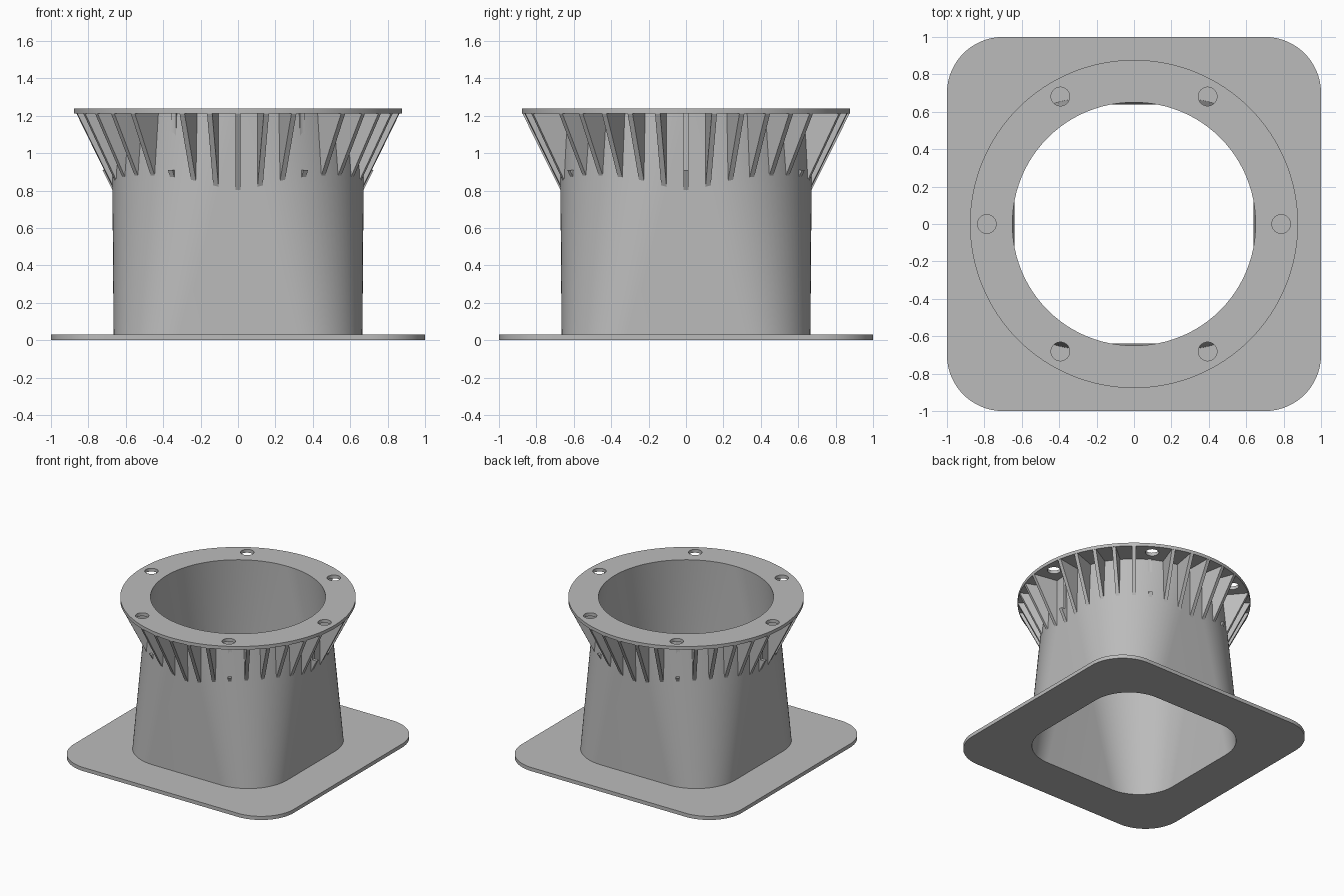
import bpy, bmesh
from math import sin, cos, pi, radians
from mathutils import Matrix

cube = bpy.data.objects.get("Cube")
if cube:
    bpy.data.objects.remove(cube, do_unlink=True)

PLATE_TOP, FLANGE_BOTTOM, TOP = 0.03, 1.213, 1.24
FLANGE_R, HOLE_RING = 0.877, 0.787

gray = bpy.data.materials.new("plain gray")
gray.use_nodes = True
gray.diffuse_color = (0.5, 0.5, 0.5, 1)
gray.node_tree.nodes["Principled BSDF"].inputs["Base Color"].default_value = (0.5, 0.5, 0.5, 1)


def finish(name, bm):
    bmesh.ops.recalc_face_normals(bm, faces=bm.faces)
    mesh = bpy.data.meshes.new(name)
    bm.to_mesh(mesh)
    bm.free()
    mesh.materials.append(gray)
    obj = bpy.data.objects.new(name, mesh)
    bpy.context.collection.objects.link(obj)
    return obj


def ring(center, radius, z, steps=24):
    """Rounded square whose corner arcs sit around (+-center, +-center)."""
    points = []
    for quarter in range(4):
        mid = (quarter + 0.5) * pi / 2
        cx, cy = center * 2 ** 0.5 * cos(mid), center * 2 ** 0.5 * sin(mid)
        for i in range(steps + 1):
            a = (quarter + i / steps) * pi / 2
            points.append((cx + radius * cos(a), cy + radius * sin(a), z))
    return points


def bridge(name, low, high):
    """Closed solid between two matching rings."""
    bm = bmesh.new()
    a = [bm.verts.new(p) for p in low]
    b = [bm.verts.new(p) for p in high]
    n = len(a)
    for i in range(n):
        j = (i + 1) % n
        bm.faces.new((a[i], a[j], b[j], b[i]))
    bm.faces.new(a[::-1])
    bm.faces.new(b)
    return finish(name, bm)


def loft(name, z0, z1, half, corner, top_radius):
    """Slice of a transition from a rounded square to a circle."""
    def section(z):
        t = z / 1.26
        return ring((half - corner) * (1 - t), corner + (top_radius - corner) * t, z)
    return bridge(name, section(z0), section(z1))


def cylinders(name, radius, z0, z1, ring_radius=0, count=1):
    bm = bmesh.new()
    for i in range(count):
        a = i * 2 * pi / count
        place = Matrix.Translation((ring_radius * cos(a), ring_radius * sin(a), (z0 + z1) / 2))
        bmesh.ops.create_cone(bm, cap_ends=True, segments=128 if count == 1 else 40,
                              radius1=radius, radius2=radius, depth=z1 - z0, matrix=place)
    return finish(name, bm)


def cut(obj, *cutters):
    bpy.context.view_layer.objects.active = obj
    for cutter in cutters:
        mod = obj.modifiers.new("cut", "BOOLEAN")
        mod.operation, mod.solver, mod.object = "DIFFERENCE", "EXACT", cutter
        bpy.ops.object.modifier_apply(modifier=mod.name)


# Cutters
bore = loft("bore_cutter", -0.01, 1.25, 0.64, 0.325, 0.65)
duct_core = loft("duct_core_cutter", 0.01, 1.23, 0.665, 0.35, 0.675)
screw_holes = cylinders("screw_hole_cutter", 0.05, 1.1, 1.3, HOLE_RING, 6)
screw_access = cylinders("screw_access_cutter", 0.1, 0.91, 1.3, HOLE_RING, 6)

# Square base plate with rounded corners
base_plate = bridge("base_plate", ring(0.7, 0.3, 0), ring(0.7, 0.3, PLATE_TOP))
cut(base_plate, bore)

# Duct wall, square below and round above
duct = loft("duct", PLATE_TOP, FLANGE_BOTTOM, 0.665, 0.35, 0.675)
cut(duct, bore)

# Round top flange with screw holes
flange = cylinders("top_flange", FLANGE_R, FLANGE_BOTTOM, TOP)
cut(flange, bore, screw_holes)

# Triangular ribs under the flange, notched below the screw holes
bm = bmesh.new()
profile = [(0.6, 0.66), (FLANGE_R - 0.002, FLANGE_BOTTOM), (0.6, FLANGE_BOTTOM)]
for i in range(36):
    turn = Matrix.Rotation(radians(10 * i), 3, "Z")
    sides = [[bm.verts.new((r, y, z)) for r, z in profile] for y in (-0.014, 0.014)]
    bm.faces.new(sides[0])
    bm.faces.new(sides[1][::-1])
    for k in range(3):
        m = (k + 1) % 3
        bm.faces.new((sides[0][k], sides[1][k], sides[1][m], sides[0][m]))
    bmesh.ops.rotate(bm, verts=sides[0] + sides[1], matrix=turn)
ribs = finish("support_ribs", bm)
cut(ribs, duct_core, screw_access)

# Smooth curved walls, crisp edges
for obj in (base_plate, duct, flange, ribs):
    bpy.ops.object.select_all(action="DESELECT")
    obj.select_set(True)
    bpy.context.view_layer.objects.active = obj
    bpy.ops.object.shade_smooth_by_angle(angle=radians(25))

for helper in (bore, duct_core, screw_holes, screw_access):
    helper.hide_render = True
    helper.hide_set(True)
